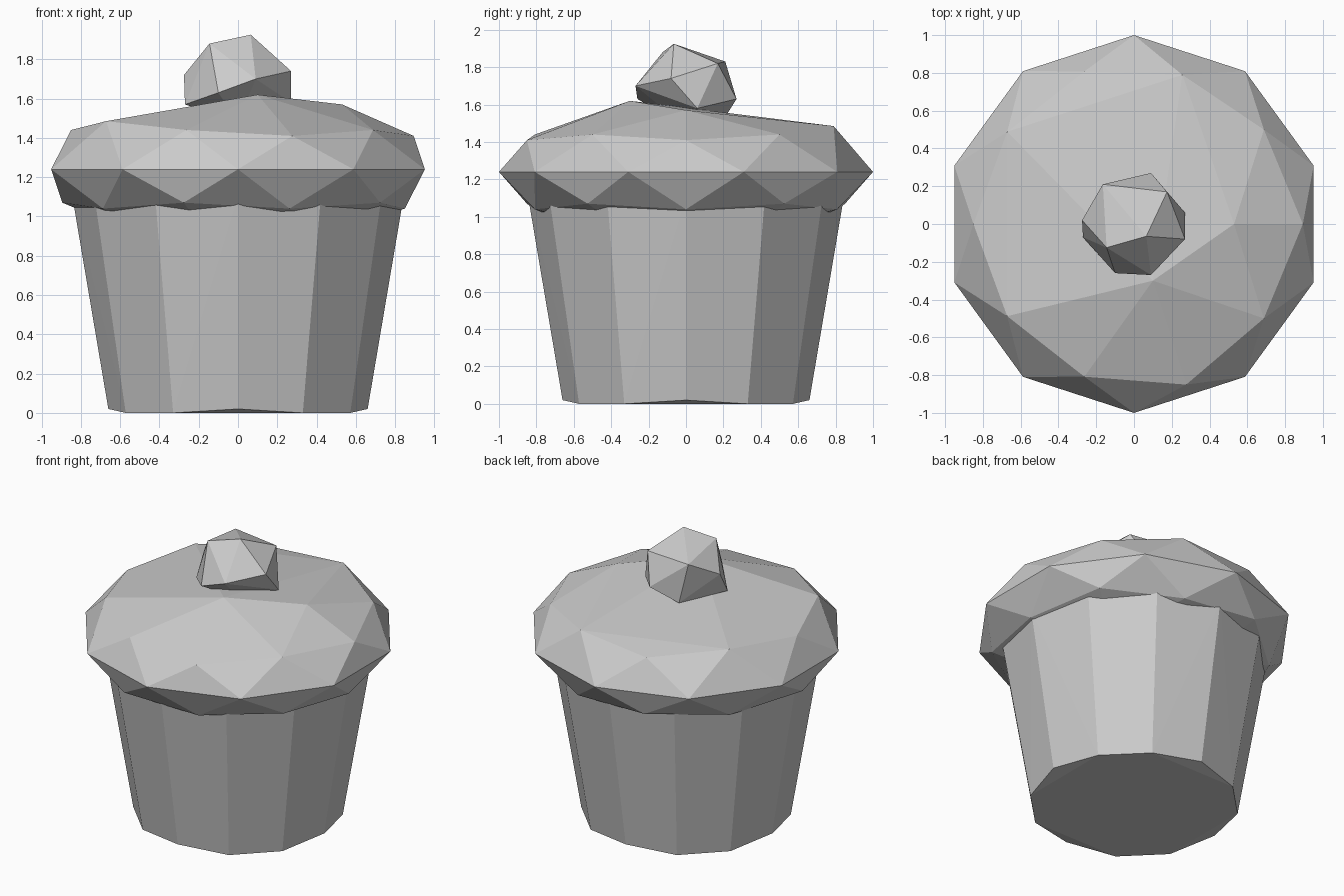
import bpy, bmesh
from math import sin, cos, radians

if "Cube" in bpy.data.objects:
    bpy.data.objects.remove(bpy.data.objects["Cube"])

grey = bpy.data.materials.new("plain grey")
grey.use_nodes = True
colour = (0.6, 0.6, 0.6, 1)
grey.diffuse_color = colour
grey.node_tree.nodes["Principled BSDF"].inputs["Base Color"].default_value = colour


def polar(r, degrees, z):
    a = radians(degrees)
    return (r * cos(a), r * sin(a), z)


def ring(r, z, count, start=0):
    return [polar(r, start + i * 360 / count, z) for i in range(count)]


def faceted(name, points):
    """Flat-shaded convex solid around a set of corner points."""
    bm = bmesh.new()
    for p in points:
        bm.verts.new(p)
    hull = bmesh.ops.convex_hull(bm, input=bm.verts[:])
    spare = {g for g in hull["geom_interior"] + hull["geom_unused"]
             if isinstance(g, bmesh.types.BMVert)}
    bmesh.ops.delete(bm, geom=list(spare), context='VERTS')
    bmesh.ops.recalc_face_normals(bm, faces=bm.faces[:])
    mesh = bpy.data.meshes.new(name)
    bm.to_mesh(mesh)
    bm.free()
    mesh.materials.append(grey)
    obj = bpy.data.objects.new(name, mesh)
    bpy.context.scene.collection.objects.link(obj)
    return obj


# Tapered twelve-sided paper cup with a slightly wavy foot
foot = [(x, y, 0.02 if i % 3 == 0 else 0.0)
        for i, (x, y, z) in enumerate(ring(0.66, 0, 12))]
faceted("cup", foot + ring(0.843, 1.1, 12))

# Low-poly frosting: wide rim, shoulder, lopsided peak, rounded underside
rim = ring(1.0, 1.24, 10, 18)
shoulder = ring(0.85, 1.44, 5, 36)
shoulder += [polar(0.894, a, 1.41) for a in (0, 288)]
shoulder += [polar(0.83, a, 1.485) for a in (72, 144, 216)]
peak = [(0.1, -0.3, 1.62), (0.53, 0, 1.57)]
underside = ring(0.894, 1.07, 5, 36) + ring(0.85, 1.04, 5, 0)
underside += ring(0.526, 0.917, 5, 36) + [(0, 0, 0.86)]
faceted("frosting", rim + shoulder + peak + underside)

# Irregular cherry resting on the frosting
cherry_top = [(0.065, -0.065, 1.925), (-0.145, -0.125, 1.88),
              (0.175, 0.17, 1.82), (-0.165, 0.21, 1.83)]
cherry_middle = [(0.09, -0.27, 1.7), (0.27, -0.08, 1.74), (-0.275, 0.02, 1.72),
                 (-0.1, -0.26, 1.63), (0.09, 0.27, 1.63)]
cherry_base = [(0.27, 0.06, 1.58), (-0.27, -0.07, 1.57),
               (-0.1, 0.22, 1.55), (0, 0, 1.48)]
faceted("cherry", cherry_top + cherry_middle + cherry_base)
